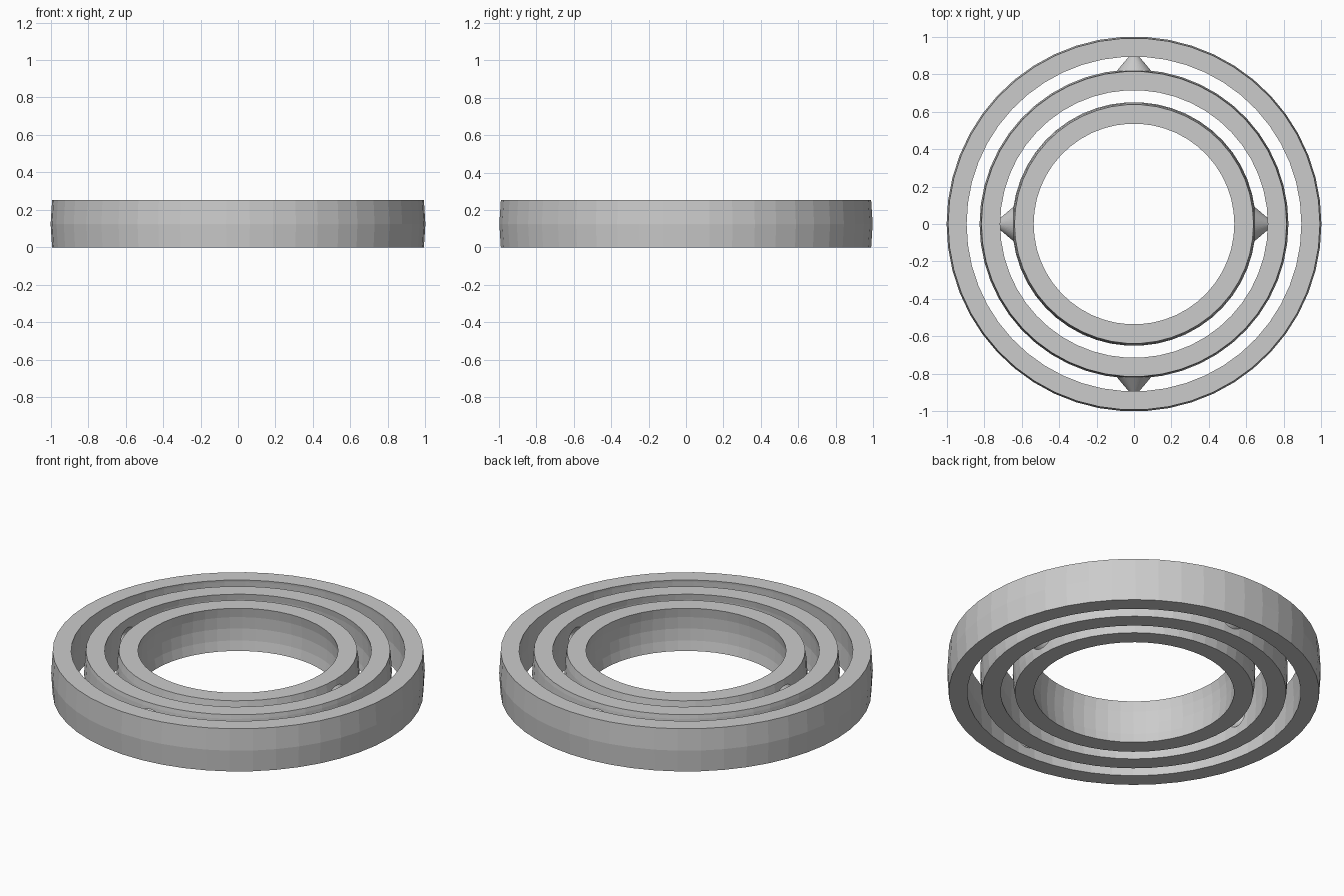
import bpy, bmesh, math
from mathutils import Matrix, Vector

if "Cube" in bpy.data.objects:
    bpy.data.objects.remove(bpy.data.objects["Cube"])

SEG = 50                 # sides around each ring
STEP = math.radians(360 / SEG)
HALF = 0.126             # half height of the rings


def make_object(name, bm):
    bmesh.ops.recalc_face_normals(bm, faces=bm.faces[:])
    mesh = bpy.data.meshes.new(name)
    bm.to_mesh(mesh)
    bm.free()
    ob = bpy.data.objects.new(name, mesh)
    bpy.context.collection.objects.link(ob)
    return ob


def arc(radius):
    """Slice of a sphere outline between the two flat rims, bottom to top."""
    pts = [(radius * math.cos(i * STEP), radius * math.sin(i * STEP)) for i in range(-4, 5)]
    pts = [p for p in pts if abs(p[1]) < HALF - 0.004]
    rim = math.sqrt(radius ** 2 - HALF ** 2)
    return [(rim, -HALF)] + pts + [(rim, HALF)]


def ring(name, outer, inner):
    """Ring with spherical outer and inner walls."""
    profile = arc(outer) + arc(inner)[::-1]
    bm = bmesh.new()
    loops = [[bm.verts.new((r * math.cos(k * STEP), r * math.sin(k * STEP), z + HALF))
              for r, z in profile] for k in range(SEG)]
    n = len(profile)
    for k in range(SEG):
        a, b = loops[k], loops[(k + 1) % SEG]
        for i in range(n):
            j = (i + 1) % n
            bm.faces.new((a[i], b[i], b[j], a[j]))
    return make_object(name, bm)


def cone_pair(name, axis, start, end, r1, r2):
    """Two opposite cones pointing outwards along an axis."""
    bm = bmesh.new()
    for s in (1, -1):
        d = Vector(axis) * s
        m = Matrix.Translation(d * (start + end) / 2 + Vector((0, 0, HALF)))
        m = m @ d.to_track_quat('Z', 'Y').to_matrix().to_4x4()
        bmesh.ops.create_cone(bm, cap_ends=True, segments=SEG, radius1=r1,
                              radius2=r2, depth=end - start, matrix=m)
    return make_object(name, bm)


def cut(target, cutter):
    mod = target.modifiers.new("pivot_sockets", 'BOOLEAN')
    mod.operation = 'DIFFERENCE'
    mod.solver = 'EXACT'
    mod.object = cutter
    cutter.hide_render = True
    cutter.hide_set(True)


# Three nested rings
outer_ring = ring("outer_ring", 1.0, 0.902)
middle_ring = ring("middle_ring", 0.824, 0.725)
inner_ring = ring("inner_ring", 0.65, 0.55)

# Pivot cones, with matching conical sockets in the next ring out
for label, axis, base, wall, host in (("middle", (0, 1, 0), 0.822, 0.902, outer_ring),
                                      ("inner", (1, 0, 0), 0.648, 0.725, middle_ring)):
    cone_pair(label + "_pivots", axis, base - 0.015, base + 0.09, 0.1, 0.012)
    socket = cone_pair(label + "_socket_cutter", axis, wall - 0.03, wall + 0.065, 0.09, 0.008)
    cut(host, socket)
